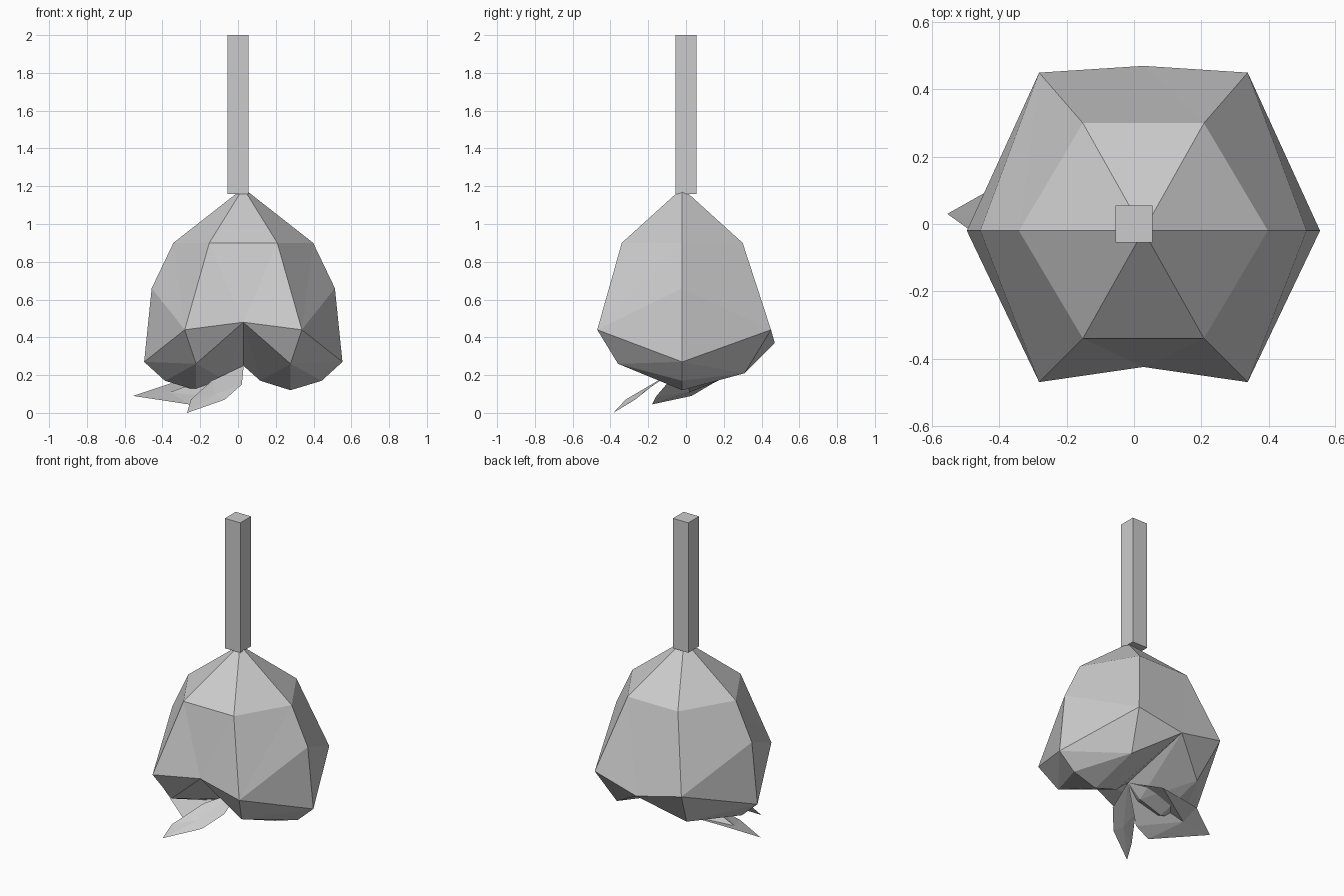
import bpy, bmesh

if "Cube" in bpy.data.objects:
    bpy.data.objects.remove(bpy.data.objects["Cube"])

grey = bpy.data.materials.new("plain_grey")
grey.diffuse_color = (0.6, 0.6, 0.6, 1)
grey.use_nodes = True
grey.node_tree.nodes["Principled BSDF"].inputs["Base Color"].default_value = grey.diffuse_color


def make_object(name, bm):
    mesh = bpy.data.meshes.new(name)
    bm.to_mesh(mesh)
    bm.free()
    mesh.materials.append(grey)
    obj = bpy.data.objects.new(name, mesh)
    bpy.context.collection.objects.link(obj)
    return obj


def add_faces(bm, points, faces, mirror_x=1, shift=0.0):
    verts = {k: bm.verts.new((p[0] * mirror_x + shift, p[1], p[2]))
             for k, p in points.items()}
    for f in faces:
        bm.faces.new([verts[k] for k in f.split()])


# Stem: square post
bm = bmesh.new()
bmesh.ops.create_cube(bm, size=1)
for v in bm.verts:
    v.co = (v.co.x * 0.11, v.co.y * 0.11, 1.58 + v.co.z * 0.84)
make_object("stem", bm)

# Fruit body: right half points, mirrored about its own middle plane
P = {
    "apex": (0, -0.02, 1.19), "shoulder": (0.37, -0.02, 0.9),
    "hip": (0.485, -0.02, 0.66), "side": (0.525, -0.02, 0.27),
    "outer": (0.415, -0.02, 0.17), "bottom": (0.25, -0.02, 0.12),
    "inner": (0.09, -0.02, 0.17), "hollow": (0, -0.02, 0.25),
    # front
    "mid1": (0, -0.34, 0.9), "ring1": (0.18, -0.34, 0.9),
    "notch1": (0, -0.425, 0.48), "corner1": (0.31, -0.47, 0.44),
    "lobe1": (0.25, -0.36, 0.26),
    # back
    "mid2": (0, 0.30, 0.9), "ring2": (0.18, 0.30, 0.9),
    "notch2": (0, 0.47, 0.37), "corner2": (0.31, 0.45, 0.44),
    "lobe2": (0.25, 0.31, 0.21),
}
pattern = [
    "apex mid# ring#", "apex ring# shoulder",
    "mid# notch# ring#", "notch# corner# ring#",
    "shoulder ring# corner#", "shoulder corner# hip", "hip corner# side",
    "notch# lobe# corner#", "corner# lobe# side", "side lobe# outer",
    "outer lobe# bottom", "bottom lobe# inner",
    "inner lobe# notch#", "inner notch# hollow",
]
faces = [f.replace("#", n) for n in "12" for f in pattern]
bm = bmesh.new()
for sign in (1, -1):
    add_faces(bm, P, faces, sign, 0.028)
bmesh.ops.remove_doubles(bm, verts=bm.verts[:], dist=0.001)
bmesh.ops.recalc_face_normals(bm, faces=bm.faces[:])
make_object("fruit_body", bm)


# Leaves: folded sheets growing from the hollow underneath
def leaf(name, near_in, near_out, tip, far_out, far_in, rib):
    pts = {"root": (0.03, -0.02, 0.25), "a": near_in, "b": near_out,
           "tip": tip, "c": far_out, "d": far_in, "rib": rib}
    bm = bmesh.new()
    add_faces(bm, pts, ["root a rib", "a b rib", "b tip rib",
                        "tip c rib", "c d rib", "d root rib"])
    bmesh.ops.recalc_face_normals(bm, faces=bm.faces[:])
    if sum(f.normal.z for f in bm.faces) < 0:
        bmesh.ops.reverse_faces(bm, faces=bm.faces[:])
    make_object(name, bm)


leaf("left_leaf", (-0.15, -0.16, 0.085), (-0.26, -0.18, 0.045),
     (-0.555, 0.03, 0.09), (-0.36, 0.14, 0.155), (-0.08, 0.17, 0.17),
     (-0.36, 0.02, 0.11))
leaf("front_leaf", (0.02, -0.17, 0.15), (-0.07, -0.27, 0.07),
     (-0.27, -0.385, 0.0), (-0.25, -0.32, 0.07), (-0.14, -0.15, 0.17),
     (-0.12, -0.24, 0.1))
